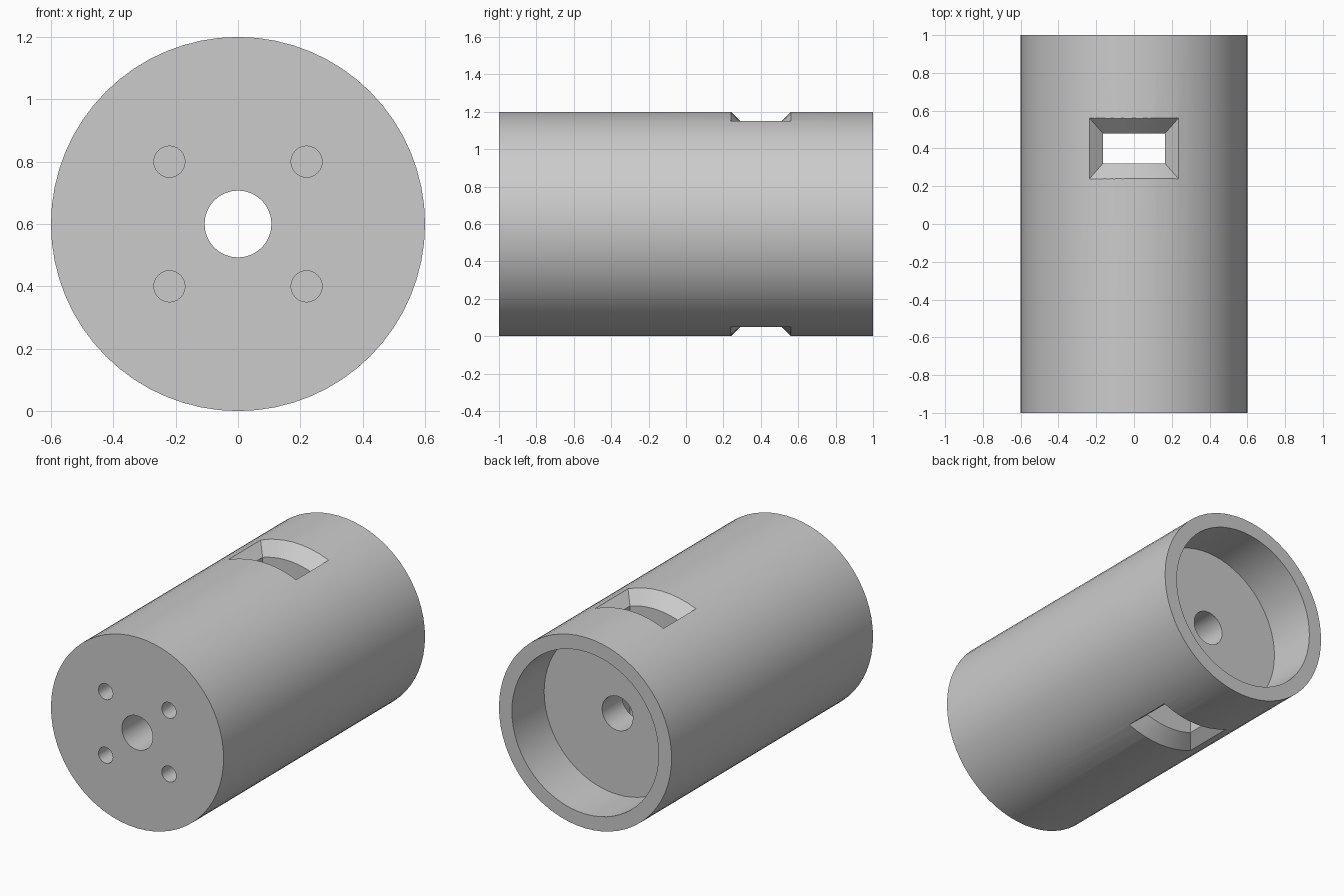
import bpy, bmesh, math
from mathutils import Vector, Matrix

cube = bpy.data.objects.get("Cube")
if cube:
    bpy.data.objects.remove(cube, do_unlink=True)

AXIS_Z = 0.6
metal = bpy.data.materials.new("plain grey")
metal.use_nodes = True
metal.diffuse_color = (0.6, 0.6, 0.6, 1)
metal.node_tree.nodes["Principled BSDF"].inputs["Base Color"].default_value = (0.6, 0.6, 0.6, 1)


def make_object(name, bm):
    bmesh.ops.recalc_face_normals(bm, faces=bm.faces)
    mesh = bpy.data.meshes.new(name)
    bm.to_mesh(mesh)
    bm.free()
    mesh.materials.append(metal)
    obj = bpy.data.objects.new(name, mesh)
    bpy.context.collection.objects.link(obj)
    return obj


def lathe(name, profile, steps):
    """Revolve a closed (radius, y) profile around the long axis."""
    bm = bmesh.new()
    rings = []
    for i in range(steps):
        a = math.tau * i / steps
        rings.append([bm.verts.new((r * math.cos(a), y, AXIS_Z + r * math.sin(a)))
                      for r, y in profile])
    n = len(profile)
    for i in range(steps):
        a, b = rings[i], rings[(i + 1) % steps]
        for j in range(n):
            k = (j + 1) % n
            bm.faces.new((a[j], a[k], b[k], b[j]))
    return make_object(name, bm)


def rod(name, x, z, radius, y0, y1):
    """Solid cylinder running front to back."""
    bm = bmesh.new()
    place = Matrix.Translation((x, (y0 + y1) / 2, z)) @ Matrix.Rotation(math.pi / 2, 4, "X")
    bmesh.ops.create_cone(bm, cap_ends=True, segments=24, radius1=radius,
                          radius2=radius, depth=y1 - y0, matrix=place)
    return make_object(name, bm)


def window_tool(name, y_mid, steps=12):
    """Rectangular through slot, flared at both ends along the curved surface."""
    bm = bmesh.new()
    inner, flare = (0.165, 0.08, 0.52), (0.305, 0.24, 0.68)
    rings = []
    for (hx, hy, r), side in ((flare, 1), (inner, 1), (inner, -1), (flare, -1)):
        xs = [hx * (2 * i / steps - 1) for i in range(steps + 1)]
        path = [(x, -hy) for x in xs] + [(x, hy) for x in reversed(xs)]
        rings.append([bm.verts.new((x, y_mid + y, AXIS_Z + side * math.sqrt(r * r - x * x)))
                      for x, y in path])
    n = len(rings[0])
    for a, b in zip(rings, rings[1:]):
        for i in range(n):
            k = (i + 1) % n
            bm.faces.new((a[i], a[k], b[k], b[i]))
    for ring in (rings[0], rings[-1]):
        for i in range(steps):
            bm.faces.new((ring[i], ring[i + 1], ring[n - 2 - i], ring[n - 1 - i]))
    return make_object(name, bm)


# Body with centre bore and rear recess
body = lathe("cylinder_body", [(0.107, -1), (0.6, -1), (0.6, 1),
                               (0.51, 1), (0.51, 0.68), (0.107, 0.68)], 64)

# Cross slot and four blind holes in the front face
cutters = [window_tool("window_cutter", 0.4)]
for x in (-0.22, 0.22):
    for z in (-0.2, 0.2):
        cutters.append(rod("hole_cutter", x, AXIS_Z + z, 0.05, -1.1, -0.7))

for cutter in cutters:
    cutter.hide_render = True
    mod = body.modifiers.new("cut", "BOOLEAN")
    mod.operation = "DIFFERENCE"
    mod.solver = "EXACT"
    mod.object = cutter

# Bake the cuts and drop the helpers
bpy.context.view_layer.update()
graph = bpy.context.evaluated_depsgraph_get()
baked = bpy.data.meshes.new_from_object(body.evaluated_get(graph))
body.modifiers.clear()
body.data = baked
for cutter in cutters:
    bpy.data.objects.remove(cutter, do_unlink=True)

bpy.ops.object.select_all(action="DESELECT")
body.select_set(True)
bpy.context.view_layer.objects.active = body
bpy.ops.object.shade_smooth_by_angle(angle=math.radians(25))
